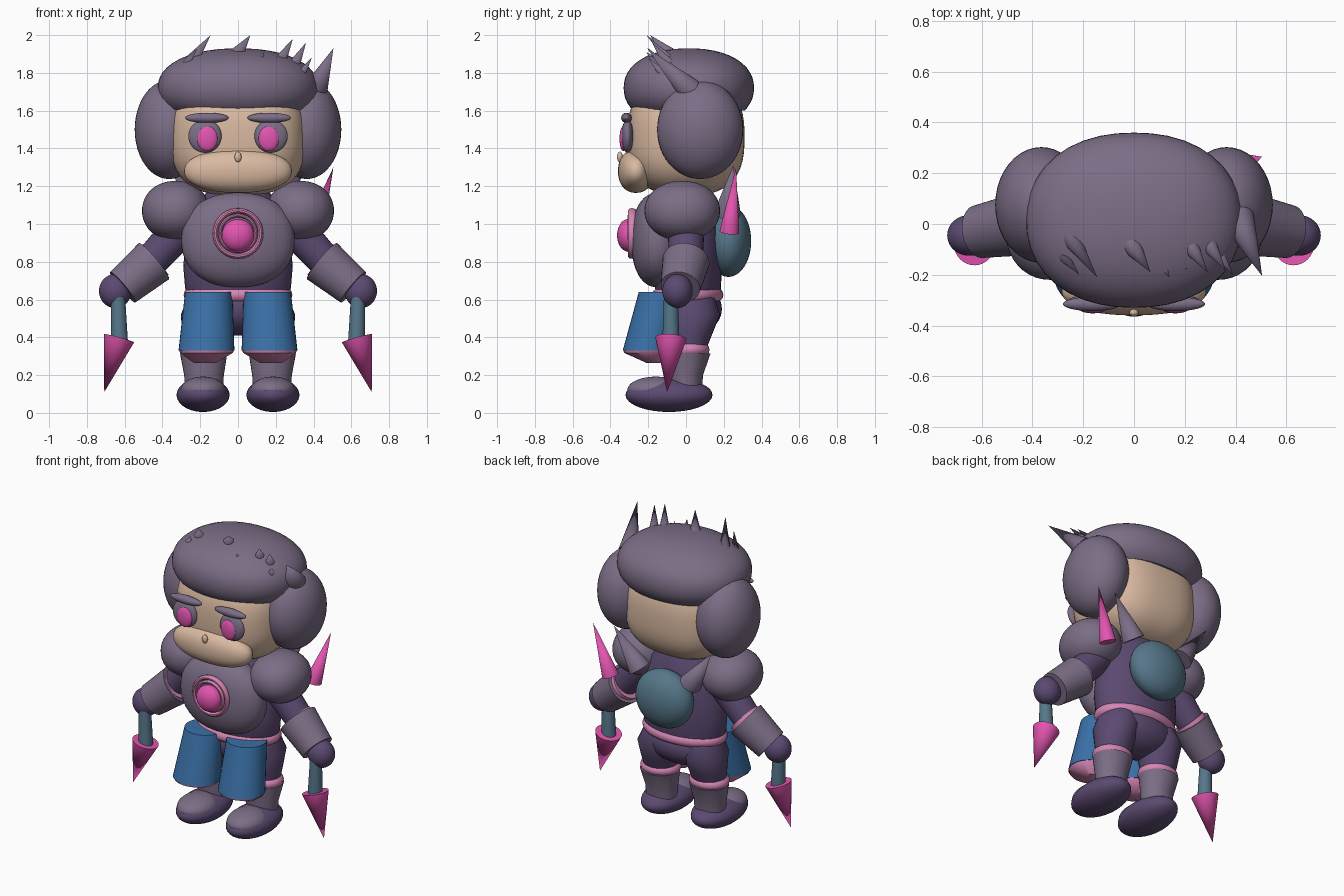
import bpy, bmesh, math
from mathutils import Vector, Matrix

if "Cube" in bpy.data.objects:
    bpy.data.objects.remove(bpy.data.objects["Cube"])


def material(name, rgb):
    m = bpy.data.materials.new(name)
    m.diffuse_color = (*rgb, 1)
    m.use_nodes = True
    m.node_tree.nodes["Principled BSDF"].inputs["Base Color"].default_value = m.diffuse_color
    return m


GREY = material("grey_purple", (0.20, 0.155, 0.24))
DARK = material("dark_purple", (0.105, 0.068, 0.165))
SKIN = material("skin", (0.70, 0.49, 0.36))
PINK = material("hot_pink", (0.76, 0.09, 0.43))
ROSE = material("light_pink", (0.67, 0.24, 0.46))
BLUE = material("cloth_blue", (0.042, 0.16, 0.38))
TEAL = material("slate_blue", (0.093, 0.184, 0.254))


def finish(name, bm, mat):
    bmesh.ops.recalc_face_normals(bm, faces=bm.faces)
    me = bpy.data.meshes.new(name)
    bm.to_mesh(me)
    bm.free()
    me.materials.append(mat)
    ob = bpy.data.objects.new(name, me)
    bpy.context.collection.objects.link(ob)
    bpy.context.view_layer.objects.active = ob
    ob.select_set(True)
    bpy.ops.object.shade_smooth_by_angle(angle=math.radians(40))
    ob.select_set(False)
    return ob


def blob(name, c, r, mat, p=2.0, cut=None):
    """Ellipsoid; p above 2 makes it boxier, cut slices off all below that height."""
    bm = bmesh.new()
    bmesh.ops.create_uvsphere(bm, u_segments=40, v_segments=24, radius=1)
    for v in bm.verts:
        n = sum(abs(a) ** p for a in v.co) ** (1 / p)
        v.co = Vector([c[i] + r[i] * v.co[i] / n for i in range(3)])
    if cut is not None:
        bmesh.ops.bisect_plane(bm, geom=bm.verts[:] + bm.edges[:] + bm.faces[:],
                               plane_co=(0, 0, cut), plane_no=(0, 0, -1), clear_outer=True)
        bmesh.ops.holes_fill(bm, edges=[e for e in bm.edges if e.is_boundary])
    return finish(name, bm, mat)


def cone(name, a, b, r1, r2, mat):
    """Round bar or spike from point a to point b."""
    a, b = Vector(a), Vector(b)
    bm = bmesh.new()
    rot = (b - a).to_track_quat('Z', 'Y').to_matrix().to_4x4()
    bmesh.ops.create_cone(bm, cap_ends=True, segments=32, radius1=r1, radius2=r2,
                          depth=(b - a).length,
                          matrix=Matrix.Translation((a + b) / 2) @ rot)
    return finish(name, bm, mat)


def loft(name, rings, mat):
    """Stack of level ellipses (x, y, z, rx, ry), capped at both ends."""
    bm = bmesh.new()
    n = 36
    rows = [[bm.verts.new((x + rx * math.cos(2 * math.pi * i / n),
                           y + ry * math.sin(2 * math.pi * i / n), z)) for i in range(n)]
            for x, y, z, rx, ry in rings]
    for lo, hi in zip(rows, rows[1:]):
        for i in range(n):
            j = (i + 1) % n
            bm.faces.new((lo[i], lo[j], hi[j], hi[i]))
    bm.faces.new(rows[0])
    bm.faces.new(rows[-1])
    return finish(name, bm, mat)


def ring(name, c, rx, ry, tube, tall, mat, facing_front=False):
    """Elliptical band; tube is its thickness across, tall its half height."""
    bm = bmesh.new()
    n, k = 40, 10
    rows = []
    for i in range(n):
        t = 2 * math.pi * i / n
        row = []
        for j in range(k):
            s = 2 * math.pi * j / k
            x = (rx + tube * math.cos(s)) * math.cos(t)
            y = (ry + tube * math.cos(s)) * math.sin(t)
            z = tall * math.sin(s)
            row.append(bm.verts.new(Vector(c) + Vector((x, -z, y) if facing_front else (x, y, z))))
        rows.append(row)
    for i in range(n):
        a, b = rows[i], rows[(i + 1) % n]
        for j in range(k):
            m = (j + 1) % k
            bm.faces.new((a[j], b[j], b[m], a[m]))
    return finish(name, bm, mat)


# Head and face
blob("head", (0, 0, 1.46), (0.36, 0.31, 0.31), SKIN, 2.7)
blob("muzzle", (0, -0.265, 1.28), (0.285, 0.095, 0.115), SKIN, 2.2)
blob("nose", (0, -0.35, 1.355), (0.018, 0.015, 0.028), SKIN)
blob("hair_cap", (0, 0.015, 1.72), (0.425, 0.345, 0.21), GREY, 2.2, cut=1.6)

# Hair spikes: base, tip, base radius
spikes = [
    ((-0.30, 0.02, 1.79), (-0.145, -0.21, 2.0), 0.055),
    ((-0.37, -0.02, 1.72), (-0.215, -0.20, 1.93), 0.055),
    ((-0.02, -0.07, 1.88), (0.065, -0.19, 2.0), 0.045),
    ((0.11, -0.16, 1.86), (0.14, -0.21, 1.91), 0.02),
    ((0.19, -0.15, 1.85), (0.21, -0.18, 1.89), 0.012),
    ((0.21, -0.07, 1.84), (0.29, -0.19, 1.98), 0.04),
    ((0.28, -0.06, 1.81), (0.36, -0.18, 1.96), 0.04),
    ((0.32, -0.10, 1.77), (0.39, -0.20, 1.88), 0.03),
    ((0.41, 0.02, 1.71), (0.505, -0.205, 1.93), 0.065),
]
for i, (a, b, r) in enumerate(spikes):
    cone(f"hair_spike_{i + 1}", a, b, r, 0, GREY)

# Torso
loft("torso", [(0, 0.02, 0.58, 0.25, 0.15), (0, 0.01, 0.66, 0.28, 0.175),
               (0, 0.01, 0.78, 0.29, 0.18), (0, 0.01, 0.95, 0.27, 0.18),
               (0, 0.01, 1.10, 0.22, 0.16), (0, 0.01, 1.2, 0.14, 0.11)], DARK)
blob("pelvis", (0, 0.02, 0.55), (0.26, 0.17, 0.14), DARK)
ring("belt", (0, 0.01, 0.625), 0.26, 0.16, 0.028, 0.034, ROSE)
blob("chest_plate", (0, -0.15, 0.915), (0.3, 0.14, 0.25), GREY, 2.25)
ring("medal_rim", (0, -0.285, 0.95), 0.12, 0.12, 0.014, 0.022, ROSE, True)
ring("medal_inner_rim", (0, -0.295, 0.95), 0.095, 0.095, 0.01, 0.015, ROSE, True)
blob("medal_gem", (0, -0.305, 0.94), (0.086, 0.06, 0.086), PINK)
blob("back_pack", (0, 0.225, 0.91), (0.2, 0.12, 0.19), TEAL)
cone("back_blade", (0.40, 0.23, 0.96), (0.505, 0.265, 1.3), 0.052, 0, PINK)

# Mirrored parts
for s, side in ((-1, "right"), (1, "left")):
    def at(x, y, z):
        return (s * x, y, z)

    # face and side hair
    blob(f"side_hair_{side}", at(0.365, 0.075, 1.5), (0.182, 0.228, 0.262), GREY)
    blob(f"eye_{side}", at(0.175, -0.31, 1.465), (0.088, 0.032, 0.088), GREY)
    blob(f"iris_{side}", at(0.163, -0.332, 1.452), (0.054, 0.02, 0.066), PINK)
    blob(f"brow_{side}", at(0.165, -0.315, 1.562), (0.115, 0.028, 0.027), GREY)

    # shoulder and arm
    blob(f"shoulder_{side}", at(0.33, -0.02, 1.07), (0.178, 0.2, 0.158), GREY, 2.1)
    cone(f"upper_arm_{side}", at(0.28, 0, 1.0), at(0.50, 0, 0.76), 0.1, 0.085, DARK)
    cone(f"arm_cuff_{side}", at(0.435, 0, 0.812), at(0.47, 0, 0.782), 0.105, 0.105, ROSE)
    cone(f"forearm_{side}", at(0.445, 0, 0.803), at(0.61, -0.03, 0.665), 0.125, 0.105, GREY)
    blob(f"hand_{side}", at(0.65, -0.045, 0.645), (0.086, 0.08, 0.09), DARK)

    # hand blade
    cone(f"blade_handle_{side}", at(0.635, -0.08, 0.62), at(0.628, -0.08, 0.38), 0.037, 0.045, TEAL)
    cone(f"hand_blade_{side}", at(0.63, -0.08, 0.395), at(0.708, -0.10, 0.11), 0.083, 0, PINK)

    # back spike
    cone(f"back_spike_{side}", at(0.19, 0.22, 1.06), at(0.36, 0.25, 1.31), 0.07, 0, GREY)

    # leg
    loft(f"thigh_{side}", [at(0.18, 0.01, 0.32) + (0.105, 0.09),
                           at(0.175, 0.02, 0.42) + (0.12, 0.12),
                           at(0.165, 0.03, 0.52) + (0.138, 0.15),
                           at(0.15, 0.02, 0.62) + (0.11, 0.13)], DARK)
    ring(f"knee_band_{side}", at(0.18, 0.01, 0.335), 0.105, 0.09, 0.025, 0.03, ROSE)
    loft(f"shin_{side}", [at(0.18, 0.0, 0.12) + (0.1, 0.085),
                          at(0.18, 0.0, 0.2) + (0.105, 0.09),
                          at(0.182, 0.015, 0.315) + (0.125, 0.115)], GREY)
    blob(f"shoe_{side}", at(0.185, -0.09, 0.095), (0.14, 0.23, 0.09), DARK)
    blob(f"shoe_top_{side}", at(0.185, -0.16, 0.122), (0.118, 0.15, 0.07), GREY)

    # hanging cloth panel with hem
    loft(f"cloth_panel_{side}", [at(0.167, -0.2, 0.33) + (0.148, 0.135),
                                 at(0.155, -0.13, 0.64) + (0.125, 0.12)], BLUE)
    loft(f"cloth_hem_{side}", [at(0.175, -0.17, 0.265) + (0.06, 0.04),
                               at(0.167, -0.2, 0.318) + (0.14, 0.128),
                               at(0.167, -0.2, 0.333) + (0.145, 0.132)], ROSE)
